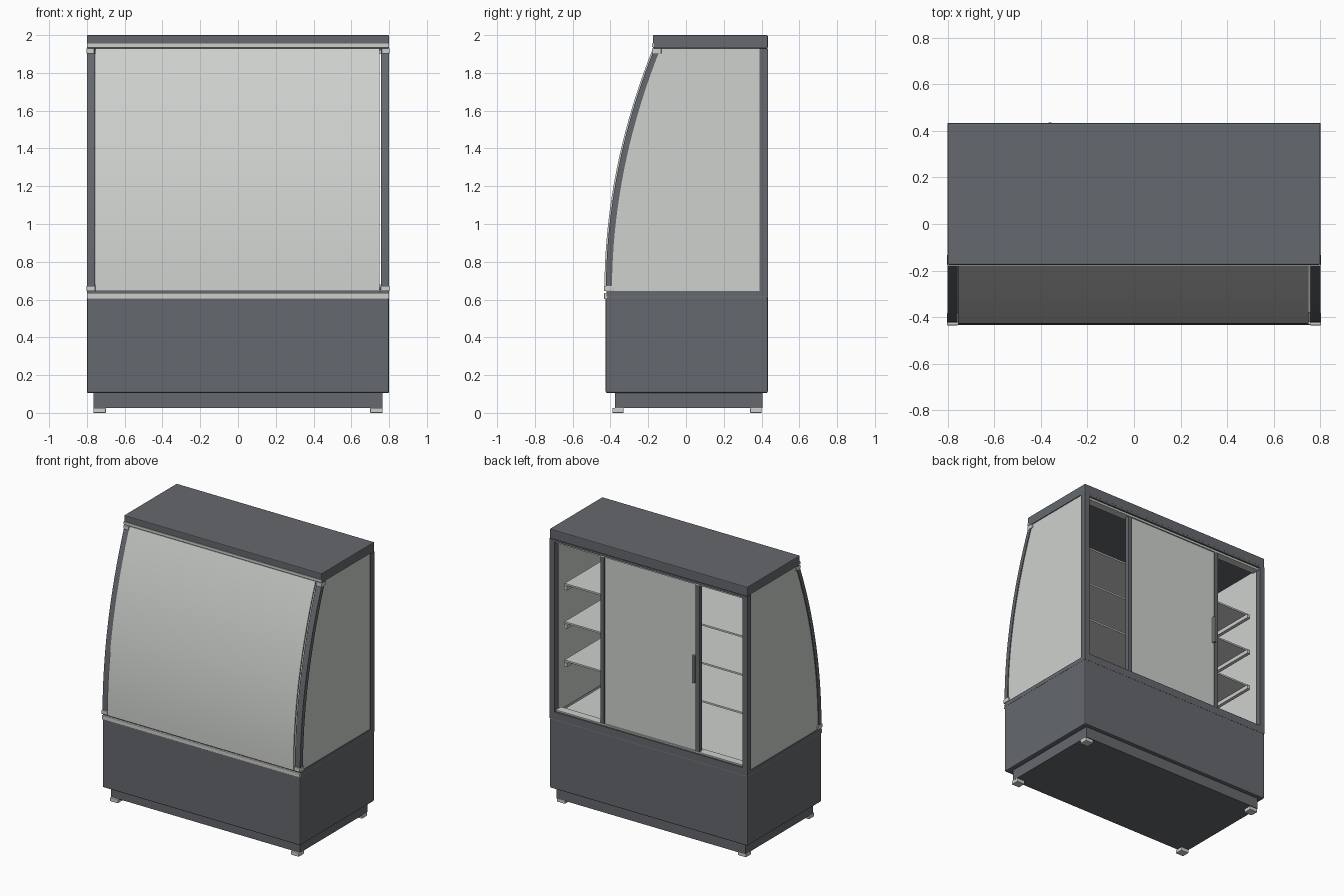
import bpy, bmesh

cube = bpy.data.objects.get("Cube")
if cube:
    bpy.data.objects.remove(cube, do_unlink=True)


def material(name, rgb):
    m = bpy.data.materials.new(name)
    m.use_nodes = True
    color = (*rgb, 1)
    m.diffuse_color = color
    m.node_tree.nodes["Principled BSDF"].inputs["Base Color"].default_value = color
    return m


BODY = material("dark grey paint", (0.13, 0.14, 0.155))
GLASS = material("pale grey glass", (0.62, 0.64, 0.62))
TRIM = material("light metal", (0.62, 0.62, 0.60))
HANDLE = material("mid grey", (0.25, 0.25, 0.25))


def finish(name, bm, mat, bevel=0):
    bmesh.ops.recalc_face_normals(bm, faces=bm.faces)
    mesh = bpy.data.meshes.new(name)
    bm.to_mesh(mesh)
    bm.free()
    mesh.materials.append(mat)
    ob = bpy.data.objects.new(name, mesh)
    bpy.context.collection.objects.link(ob)
    if bevel:
        mod = ob.modifiers.new("edge_round", "BEVEL")
        mod.width, mod.segments = bevel, 2
    return ob


def box(name, x, y, z, mat, bevel=0):
    bm = bmesh.new()
    bmesh.ops.create_cube(bm, size=1)
    for v in bm.verts:
        for i, (lo, hi) in enumerate((x, y, z)):
            v.co[i] = hi if v.co[i] > 0 else lo
    return finish(name, bm, mat, bevel)


def prism(name, profile, x0, x1, mat):
    """Extrude a closed (y, z) profile along x."""
    bm = bmesh.new()
    face = bm.faces.new([bm.verts.new((x0, y, z)) for y, z in profile])
    new = bmesh.ops.extrude_face_region(bm, geom=[face])["geom"]
    for v in new:
        if isinstance(v, bmesh.types.BMVert):
            v.co.x = x1
    ob = finish(name, bm, mat)
    bpy.ops.object.select_all(action="DESELECT")
    ob.select_set(True)
    bpy.context.view_layer.objects.active = ob
    bpy.ops.object.shade_smooth_by_angle(angle=0.5)
    return ob


def span(side, a, b):
    return tuple(sorted((side * a, side * b)))


BASE, HEAD = 0.645, 1.93


def curve(offset, steps=20):
    """Bowed front line from base to head, shifted back by offset."""
    ts = [i / steps for i in range(steps + 1)]
    return [(-0.432 + offset + 0.257 * t * t, BASE + (HEAD - BASE) * t) for t in ts]


def band(a, b):
    return curve(a) + curve(b)[::-1]


# Cabinet base and top
box("plinth", (-0.765, 0.765), (-0.375, 0.405), (0.025, 0.12), BODY)
box("base_cabinet", (-0.8, 0.8), (-0.425, 0.433), (0.105, 0.62), BODY, 0.008)
box("deck", (-0.8, 0.8), (-0.42, 0.433), (0.615, BASE), BODY)
box("display_floor", (-0.755, 0.755), (-0.38, 0.36), (BASE, 0.652), GLASS)
box("canopy", (-0.8, 0.8), (-0.175, 0.433), (HEAD, 2.0), BODY, 0.005)
box("lower_front_trim", (-0.8, 0.8), (-0.433, -0.415), (0.603, 0.635), TRIM, 0.004)
box("upper_front_trim", (-0.8, 0.8), (-0.18, -0.17), (1.937, 1.955), TRIM)

# Bowed front pane
prism("front_glass", band(0, 0.012), -0.755, 0.75, GLASS)

# Back opening: sill, header and door tracks
box("back_sill", (-0.76, 0.76), (0.39, 0.433), (BASE, 0.67), BODY)
box("back_header", (-0.76, 0.76), (0.39, 0.433), (1.915, HEAD), BODY)
box("lower_track", (-0.76, 0.76), (0.36, 0.42), (0.66, 0.68), TRIM)
box("upper_track", (-0.76, 0.76), (0.36, 0.42), (1.9, 1.92), TRIM)

# Sliding door
box("sliding_door", (-0.39, 0.385), (0.395, 0.41), (0.68, 1.905), GLASS)
for name, x in (("door_stile_left", 0.37), ("door_stile_right", -0.4)):
    box(name, (x, x + 0.03), (0.388, 0.418), (0.68, 1.905), BODY)
box("door_handle", (-0.37, -0.35), (0.41, 0.435), (1.18, 1.38), HANDLE, 0.004)

# Parts repeated on both sides
for side, label in ((1, "left"), (-1, "right")):
    prism("side_glass_" + label, curve(0.02) + [(0.395, HEAD), (0.395, BASE)],
          side * 0.782, side * 0.794, GLASS)
    prism("front_post_" + label, band(0.008, 0.04), side * 0.757, side * 0.8, BODY)
    box("back_post_" + label, span(side, 0.76, 0.8), (0.39, 0.433), (0.62, HEAD), BODY)
    box("lower_clip_" + label, span(side, 0.755, 0.803), (-0.435, -0.38), (BASE, 0.673), TRIM, 0.004)
    box("upper_clip_" + label, span(side, 0.76, 0.802), (-0.18, -0.13), (1.902, HEAD), TRIM, 0.004)
    for end, y in (("front", -0.36), ("back", 0.37)):
        box(f"foot_{end}_{label}", span(side, 0.7, 0.765), (y - 0.03, y + 0.03), (0, 0.027), TRIM, 0.003)

# Shelves on side brackets
for n, (z, front) in enumerate(((1.02, -0.34), (1.3, -0.3), (1.58, -0.24)), 1):
    box(f"shelf_{n}", (-0.745, 0.745), (front, 0.34), (z - 0.012, z), GLASS)
    for side, label in ((1, "left"), (-1, "right")):
        box(f"shelf_bracket_{n}_{label}", span(side, 0.715, 0.74), (front + 0.04, 0.355),
            (z - 0.04, z - 0.012), TRIM)
